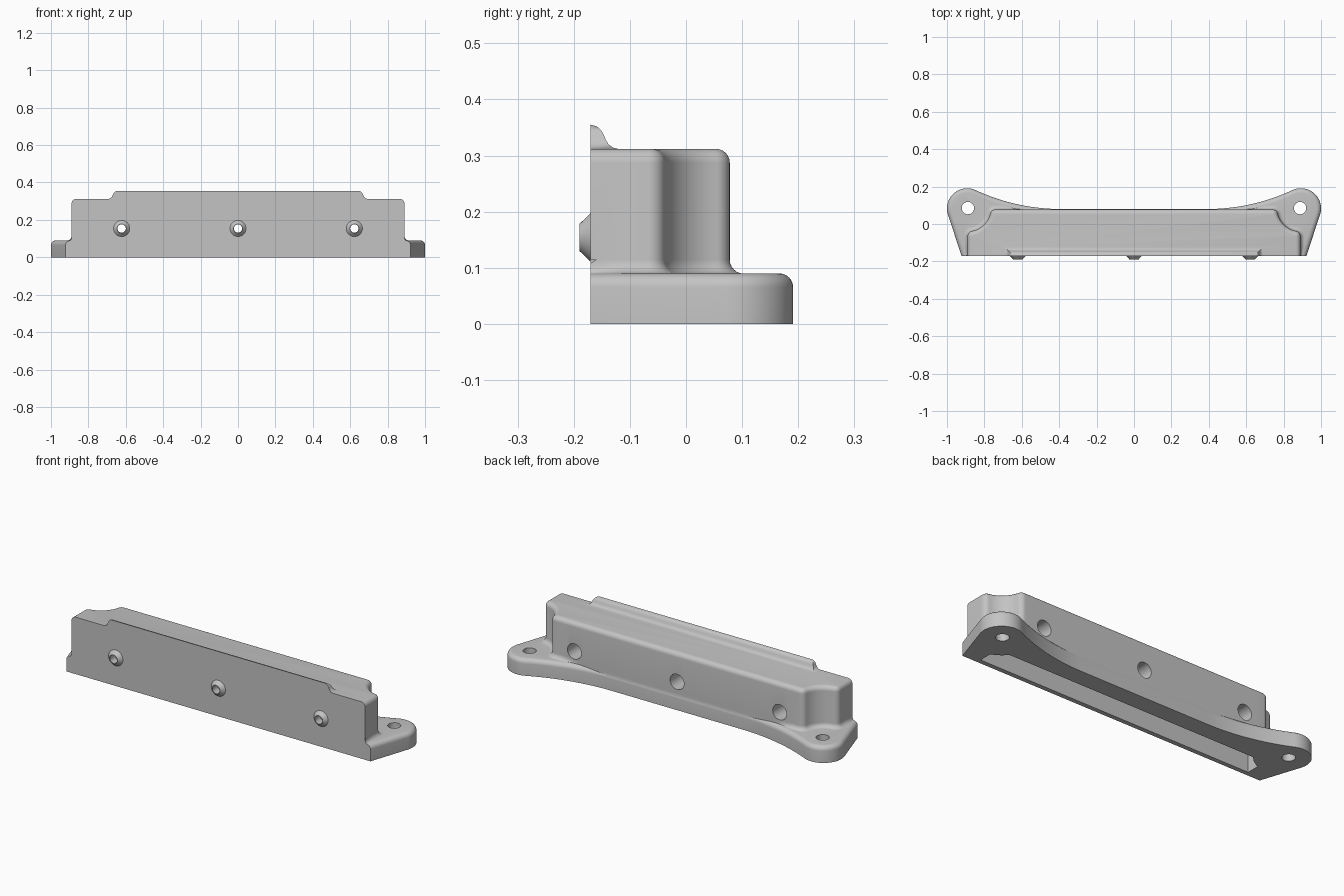
import bpy, bmesh, math
from mathutils import Vector

if "Cube" in bpy.data.objects:
    bpy.data.objects.remove(bpy.data.objects["Cube"])

grey = bpy.data.materials.new("plain grey")
grey.diffuse_color = (0.55, 0.55, 0.55, 1)
grey.use_nodes = True
grey.node_tree.nodes["Principled BSDF"].inputs["Base Color"].default_value = grey.diffuse_color
FRONT = -0.17


def arc(cx, cy, r, a0, a1, n):
    return [(cx + r * math.cos(math.radians(a0 + (a1 - a0) * i / n)),
             cy + r * math.sin(math.radians(a0 + (a1 - a0) * i / n))) for i in range(n + 1)]


def mirrored(half):
    return half + [(-x, y) for x, y in reversed(half)]


def offset(pts, d):
    """Move a counter-clockwise outline outwards by d, with mitred corners."""
    out = []
    for i, p in enumerate(pts):
        a, b, c = Vector(pts[i - 1]), Vector(p), Vector(pts[(i + 1) % len(pts)])
        e, f = (b - a).normalized(), (c - b).normalized()
        n1, n2 = Vector((e.y, -e.x)), Vector((f.y, -f.x))
        m = b + (n1 + n2) * d / (1 + n1.dot(n2))
        out.append((m.x, m.y))
    return out


def loft(name, rings):
    """Closed solid through (outline, z) rings from bottom to top."""
    bm = bmesh.new()
    loops = [[bm.verts.new((x, y, z)) for x, y in pts] for pts, z in rings]
    for lo, hi in zip(loops, loops[1:]):
        for i in range(len(lo)):
            j = (i + 1) % len(lo)
            bm.faces.new((lo[i], lo[j], hi[j], hi[i]))
    bm.faces.new(loops[0][::-1])
    bm.faces.new(loops[-1])
    bmesh.ops.recalc_face_normals(bm, faces=bm.faces)
    me = bpy.data.meshes.new(name)
    bm.to_mesh(me)
    bm.free()
    me.materials.append(grey)
    ob = bpy.data.objects.new(name, me)
    bpy.context.collection.objects.link(ob)
    return ob


def cone_y(name, x, z, r0, r1, y0, y1):
    """Cone or cylinder along y, r0 at y0 (front) and r1 at y1."""
    bpy.ops.mesh.primitive_cone_add(vertices=32, radius1=r0, radius2=r1, depth=y1 - y0,
                                    location=(x, (y0 + y1) / 2, z), rotation=(-math.pi / 2, 0, 0))
    ob = bpy.context.object
    ob.name = name
    ob.data.materials.append(grey)
    return ob


def combine(base, tool, op):
    tool.hide_render = True
    mod = base.modifiers.new(op, 'BOOLEAN')
    mod.operation, mod.object, mod.solver = op, tool, 'EXACT'
    bpy.context.view_layer.objects.active = base
    bpy.ops.object.modifier_apply(modifier=mod.name)
    bpy.data.objects.remove(tool)


# body outline: block with a concave scoop around each screw hole
side_line = [(0.89, -0.3 + 0.02 * i) for i in range(11)]
back_line = [(0.7 - 0.025 * i, 0.078) for i in range(28)]
body_pts = mirrored(side_line + arc(0.86, -0.067, 0.03, 0, 78.8, 8)
                    + arc(0.89, 0.085, 0.125, 258.8, 193.8, 14)[1:-1]
                    + arc(0.7395, 0.048, 0.03, 13.8, 90, 8) + back_line)

# flange outline: ears around the screw holes, sweeping in to the back
flange_pts = mirrored([(0.879, -0.3)] + arc(0.892, 0.083, 0.108, -18.3, 114.9, 28)
                      + arc(0.39, 1.163, 1.083, 294.9, 270, 24)[1:])


def flange_back(x):
    dx = max(0, min(abs(x), 0.84) - 0.39)
    return 1.163 - math.sqrt(1.083 ** 2 - dx ** 2)


R = 0.025


def skirt(d):
    """Body outline moved out by d, less where the flange is narrow."""
    out = []
    for (x0, y0), (x1, y1) in zip(body_pts, offset(body_pts, d)):
        room = R
        if y0 > 0.06:
            room = flange_back(x0) - R - 0.078
        elif abs(x0) > 0.88:
            room = 0.008 + 0.331 * (y0 - FRONT)
        k = max(0.0, min(1.0, room / R))
        out.append((x0 + (x1 - x0) * k, y0 + (y1 - y0) * k))
    return out


quarter = [math.radians(15 * i) for i in range(7)]
top_round = lambda pts, z: [(offset(pts, -R * (1 - math.cos(a))), z - R + R * math.sin(a)) for a in quarter]

# main body with a fillet at the foot and a rounded top edge
rings = [(skirt(R), 0.03)]
rings += [(skirt(R * (1 - math.sin(a))), 0.0895 + R * (1 - math.cos(a))) for a in quarter]
bracket = loft("bracket_body", rings + top_round(body_pts, 0.312))

# base flange
combine(bracket, loft("flange", [(flange_pts, 0)] + top_round(flange_pts, 0.09)), 'UNION')

# lip along the top front edge
lip = [(0.05, 0.29), (0.05, 0.3115), (0.04, 0.314), (0.032, 0.32), (0.027, 0.328),
       (0.024, 0.336), (0.019, 0.345), (0.011, 0.352), (0.0, 0.355)]
lip_rings = []
for d, z in lip:
    w = 0.645 + d
    lip_rings.append(([(-w, -0.25), (w, -0.25), (w, FRONT + d), (-w, FRONT + d)], z))
combine(bracket, loft("top_lip", lip_rings), 'UNION')

# flat front face
slab = [(-2, -1), (2, -1), (2, FRONT), (-2, FRONT)]
combine(bracket, loft("front_cutter", [(slab, -1), (slab, 1)]), 'DIFFERENCE')

# hollow underside, with thick back wall and ends that follow the scoops
pocket = mirrored([(0.83, -0.145)] + arc(0.89, 0.085, 0.17, 249.3, 218.1, 10))
combine(bracket, loft("pocket_cutter", [(pocket, -0.05), (pocket, 0.27)]), 'DIFFERENCE')

# front bosses with small holes, larger sockets at the back
for x in (-0.622, 0, 0.622):
    combine(bracket, cone_y("boss", x, 0.154, 0.024, 0.053, -0.19, -0.16), 'UNION')
    combine(bracket, cone_y("boss_hole", x, 0.154, 0.022, 0.022, -0.3, -0.1), 'DIFFERENCE')
    combine(bracket, cone_y("back_hole", x, 0.154, 0.042, 0.042, -0.07, 0.2), 'DIFFERENCE')

# vertical screw holes in the ears
for s in (-1, 1):
    hole = arc(s * 0.888, 0.085, 0.033, 0, 348.75, 31)
    combine(bracket, loft("screw_hole", [(hole, -0.1), (hole, 0.2)]), 'DIFFERENCE')

bpy.ops.object.select_all(action='DESELECT')
bracket.select_set(True)
bpy.context.view_layer.objects.active = bracket
bpy.ops.object.shade_smooth_by_angle(angle=math.radians(30))
